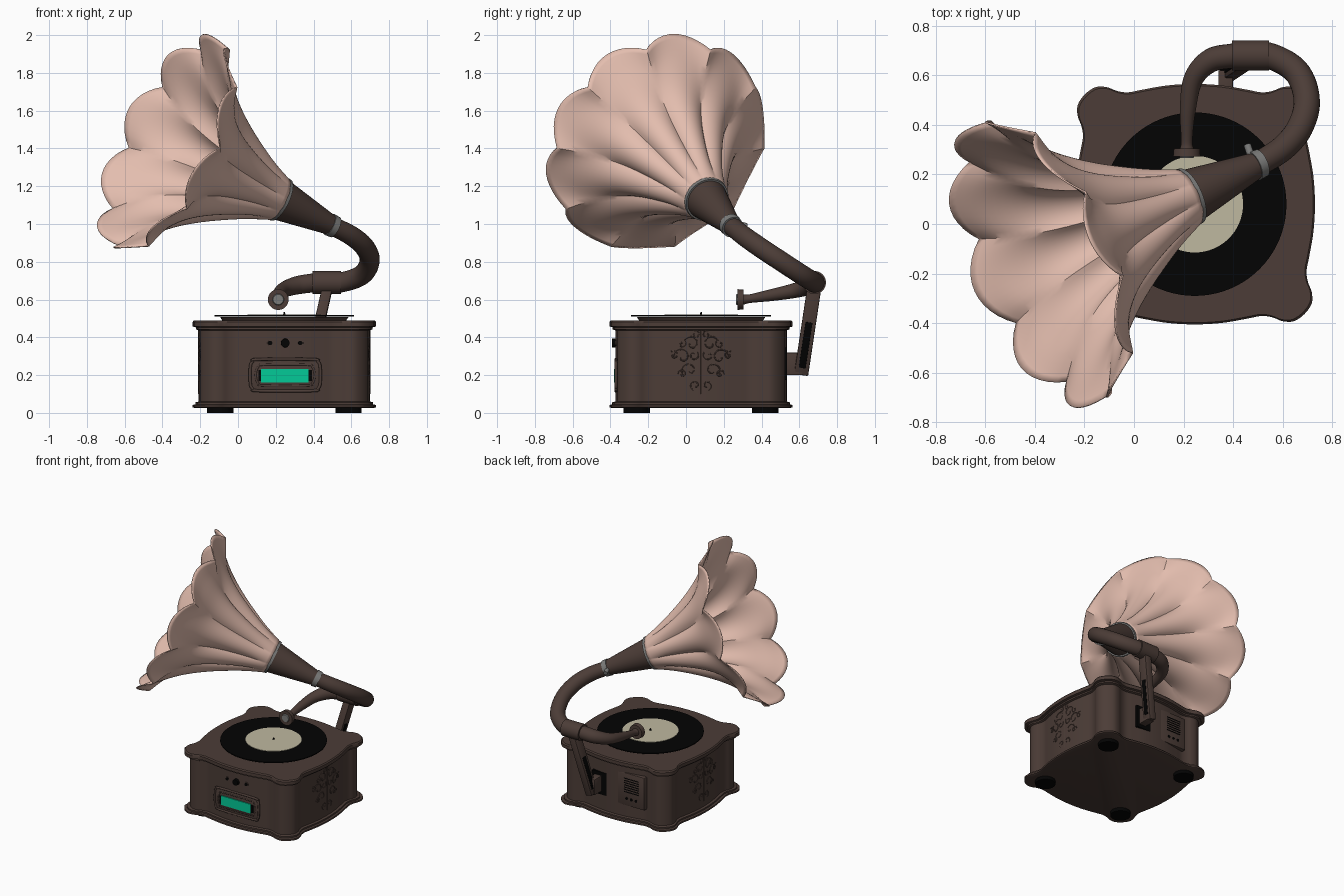
import bpy, bmesh, math
from mathutils import Vector, Matrix

if "Cube" in bpy.data.objects:
    bpy.data.objects.remove(bpy.data.objects["Cube"], do_unlink=True)


def material(name, r, g, b):
    m = bpy.data.materials.new(name)
    m.use_nodes = True
    m.diffuse_color = (r, g, b, 1)
    m.node_tree.nodes["Principled BSDF"].inputs["Base Color"].default_value = (r, g, b, 1)
    return m


BROWN = material("dark brown wood", .072, .046, .038)
PINK = material("pale pink horn", .77, .51, .425)
BLACK = material("black", .001, .001, .001)
CREAM = material("cream label", .52, .48, .35)
GREY = material("grey metal", .2, .2, .195)
TEAL = material("teal display", .001, .59, .31)
CX, CY = .245, .08


def finish(name, bm, mat, angle=32):
    bmesh.ops.recalc_face_normals(bm, faces=bm.faces[:])
    me = bpy.data.meshes.new(name)
    bm.to_mesh(me)
    bm.free()
    me.materials.append(mat)
    ob = bpy.data.objects.new(name, me)
    bpy.context.scene.collection.objects.link(ob)
    bpy.ops.object.select_all(action='DESELECT')
    ob.select_set(True)
    bpy.context.view_layer.objects.active = ob
    bpy.ops.object.shade_smooth_by_angle(angle=math.radians(angle))
    return ob


def spline(pts, n, closed=False):
    """Catmull-Rom points through the given ones."""
    p = [Vector(q) for q in pts]
    p = [p[-1]] + p + p[:2] if closed else [p[0] * 2 - p[1]] + p + [p[-1] * 2 - p[-2]]
    out = []
    for a, b, c, d in zip(p, p[1:], p[2:], p[3:]):
        for i in range(n):
            t = i / n
            out.append(.5 * (2 * b + (c - a) * t + (2 * a - 5 * b + 4 * c - d) * t**2
                             + (3 * b - a - 3 * c + d) * t**3))
    return out if closed else out + [p[-2]]


def skin(bm, rings, caps=True):
    rows = [[bm.verts.new(p) for p in ring] for ring in rings]
    n = len(rows[0])
    for a, b in zip(rows, rows[1:]):
        for i in range(n):
            bm.faces.new((a[i], a[(i + 1) % n], b[(i + 1) % n], b[i]))
    if caps:
        bm.faces.new(rows[0])
        bm.faces.new(rows[-1])


def tube(name, pts, mat, n=8, sides=24, closed=False):
    """Sweep a circle along points (x, y, z, radius)."""
    path = spline(pts, n, closed)
    pos = [p.to_3d() for p in path]
    rings, side = [], None
    for i, c in enumerate(pos):
        if closed:
            tan = pos[(i + 1) % len(pos)] - pos[i - 1]
        else:
            tan = pos[min(i + 1, len(pos) - 1)] - pos[max(i - 1, 0)]
        tan.normalize()
        side = side or tan.orthogonal()
        side = (side - tan * side.dot(tan)).normalized()
        up = tan.cross(side)
        rings.append([c + path[i].w * (math.cos(a) * side + math.sin(a) * up)
                      for a in (math.tau * k / sides for k in range(sides))])
    bm = bmesh.new()
    skin(bm, rings + rings[:1] if closed else rings, not closed)
    bmesh.ops.remove_doubles(bm, verts=bm.verts[:], dist=1e-5)
    return finish(name, bm, mat, 40)


def rod(name, a, b, r1, r2, mat, sides=40):
    a, b = Vector(a), Vector(b)
    bm = bmesh.new()
    rot = (b - a).to_track_quat('Z', 'Y').to_matrix().to_4x4()
    bmesh.ops.create_cone(bm, cap_ends=True, segments=sides, radius1=r1, radius2=r2,
                          depth=(b - a).length, matrix=Matrix.Translation((a + b) / 2) @ rot)
    return finish(name, bm, mat)


def slab(name, centre, size, mat, bevel=0, rot=Matrix.Identity(4)):
    bm = bmesh.new()
    bmesh.ops.create_cube(bm, size=1, matrix=Matrix.Translation(centre) @ rot @ Matrix.Diagonal((*size, 1)))
    if bevel:
        bmesh.ops.bevel(bm, geom=bm.edges[:], offset=bevel, segments=2, affect='EDGES', profile=.5)
    return finish(name, bm, mat)


# Scalloped box: one side outline turned four times, lofted through the mouldings
half = [(.485, 0), (.479, .11), (.462, .21), (.451, .27), (.457, .315), (.472, .355), (.472, .4)]
side = [(x, -y) for x, y in half[:0:-1]] + half + [(.443, .443)]
outline = [Matrix.Rotation(k * math.pi / 2, 2) @ Vector(p) for k in range(4) for p in side]
outline = spline(outline, 4, True)
profile = [(.025, .97), (.03, 1), (.042, 1), (.045, .97), (.056, .97), (.06, .935), (.437, .935), (.442, .965),
           (.453, .965), (.457, 1), (.482, 1), (.49, .985)]
bm = bmesh.new()
skin(bm, [[(CX + p.x * s, CY + p.y * s, z) for p in outline] for z, s in profile])
finish("box", bm, BROWN)
for i, (sx, sy) in enumerate([(-1, -1), (1, -1), (-1, 1), (1, 1)]):
    x, y = CX + sx * .34, CY + sy * .34
    rod(f"foot_{i}", (x, y, 0), (x, y, .03), .07, .07, BLACK)

# Turntable
rod("platter", (CX, CY, .485), (CX, CY, .508), .325, .34, BROWN, 64)
rod("record", (CX, CY, .51), (CX, CY, .517), .37, .37, BLACK, 80)
rod("record_label", (CX, CY, .513), (CX, CY, .52), .195, .195, CREAM, 64)
rod("spindle", (CX, CY, .51), (CX, CY, .533), .008, .004, BLACK, 16)

# Front panel with display and knobs
slab("display_panel", (.25, -.35, .2), (.36, .048, .155), BROWN, .006)
for name, w, h, r in (("outer_frame", .185, .083, .008), ("inner_frame", .155, .055, .006)):
    corner = [(w, h - .04), (w - .012, h - .012), (w - .04, h)]
    loop = corner + [(-x, z) for x, z in corner[::-1]]
    loop += [(-x, -z) for x, z in loop]
    tube(name, [(.25 + x, -.371, .2 + z, r) for x, z in loop], BROWN, 4, 10, True)
slab("display_back", (.25, -.375, .197), (.285, .007, .058), BLACK)
slab("display", (.2475, -.378, .197), (.25, .007, .07), TEAL)
for x, r, y in ((.17, .013, -.377), (.25, .025, -.392), (.33, .013, -.377)):
    rod("knob", (x, -.34, .37), (x, y, .37), r, r * .9, BLACK, 24)
    rod("knob_collar", (x, -.34, .37), (x, -.373, .37), r * 1.25, r * 1.2, BROWN, 24)

# Floral scrollwork in low relief on both box sides
scrolls = [(.05, .09, .045, .5), (.1, .02, .05, 0), (.06, -.05, .045, -.6), (.03, .14, .025, 1.2),
           (.03, -.13, .03, -1.2), (.04, .03, .03, 2.5), (.145, .03, .025, 1), (.1, .09, .025, 2), (.1, -.07, .025, 0)]
for sx in (-1, 1):
    for my in (-1, 1):
        for k, (y0, z0, size, turn) in enumerate(scrolls):
            pts = []
            for i in range(9):
                a, r = turn + i * .75, size * (1 - i / 10)
                y, z = y0 + r * math.cos(a), z0 + r * math.sin(a)
                pts.append((CX + sx * (.4525 - .48 * y * y), CY + my * y, .275 + z, .0035))
            tube(f"scroll_{k}", pts, BROWN, 2, 6)
    tube("scroll_stem", [(CX + sx * .4525, CY, z, .0035) for z in (.1, .28, .44)], BROWN, 2, 6)

# Back panel with vent, and the support bracket
slab("back_panel", (.1, .505, .27), (.24, .055, .25), BROWN, .008)
for i in range(7):
    slab("vent_slot", (.09, .531, .25 + i * .017), (.12, .008, .006), BLACK)
for x in (.05, .09, .13):
    rod("socket", (x, .52, .2), (x, .536, .2), .01, .01, BLACK, 16)
slab("bracket_plate", (.36, .525, .26), (.12, .02, .17), BLACK)
slab("bracket_foot", (.37, .565, .26), (.06, .11, .12), BROWN, .006)
low, high = Vector((.37, .61, .205)), Vector((.475, .68, .67))
ax = (high - low).normalized()
out = Vector((1, 0, 0)) - ax * ax.x
out.normalize()
frame = Matrix((out, ax.cross(out), ax)).transposed().to_4x4()
slab("bracket_bar", (low + high) / 2, (.055, .075, (high - low).length), BROWN, .006, frame)
slab("bracket_slot", low + ax * .165, (.06, .037, .25), BLACK, .002, frame)

# Sound tube, sleeve and tone arm
neck, clamp = Vector((.22, .11, 1.13)), Vector((.50, .24, .99))
tube("sound_tube", [(*clamp, .05), (.60, .305, .938, .052), (.67, .39, .878, .053), (.697, .5, .805, .053),
                    (.655, .615, .73, .053), (.54, .68, .69, .053), (.42, .68, .69, .053)], BROWN)
rod("tube_sleeve", (.395, .68, .69), (.545, .68, .69), .061, .061, BROWN)
tube("tone_arm", [(.41, .68, .69, .05), (.31, .66, .675, .048), (.24, .585, .65, .04), (.217, .46, .625, .032),
                  (.213, .34, .605, .023), (.213, .3, .6, .028)], BROWN)
rod("sound_head", (.213, .272, .6), (.213, .305, .6), .055, .052, BROWN)
rod("head_cap", (.213, .266, .6), (.213, .275, .6), .027, .032, GREY)

# Horn neck with metal collars
axis = Vector((-.85, -.375, .418)).normalized()
rod("horn_neck", clamp, neck, .052, .112, BROWN)
rod("neck_collar", neck - axis * .008, neck + axis * .012, .12, .123, GREY)
rod("clamp_ring", clamp - axis * .018, clamp + axis * .018, .058, .061, GREY)
rod("clamp_screw", clamp + Vector((-.03, .04, .01)), clamp + Vector((-.043, .08, .0)), .015, .015, GREY, 16)

# Horn: ten petals, creased between, flaring to a scalloped rim
across = Vector((-axis.y, axis.x, 0)).normalized()
up = axis.cross(across).normalized()
up *= math.copysign(1, up.z)
flare = spline([(0, .115), (.17, .174), (.36, .267), (.495, .362), (.6, .484), (.665, .6)], 5)
petals, steps = 10, 12
rings = []
for j, (t, r) in enumerate(flare):
    s = j / (len(flare) - 1)
    ring = []
    for i in range(petals * steps):
        a = math.tau * i / (petals * steps)
        bulge = 1 - (2 * (i % steps) / steps - 1) ** 2
        reach = r + .042 * math.sin(math.pi * s**1.2) * (bulge - .5) + .02 * s * bulge
        ring.append(neck + axis * (t + .09 * s**3 * bulge)
                    + reach * (math.cos(a) * across + math.sin(a) * up))
    rings.append(ring)
bm = bmesh.new()
skin(bm, rings, caps=False)
horn = finish("horn", bm, PINK, 28)
shell = horn.modifiers.new("thickness", 'SOLIDIFY')
shell.thickness, shell.offset = .007, 0
